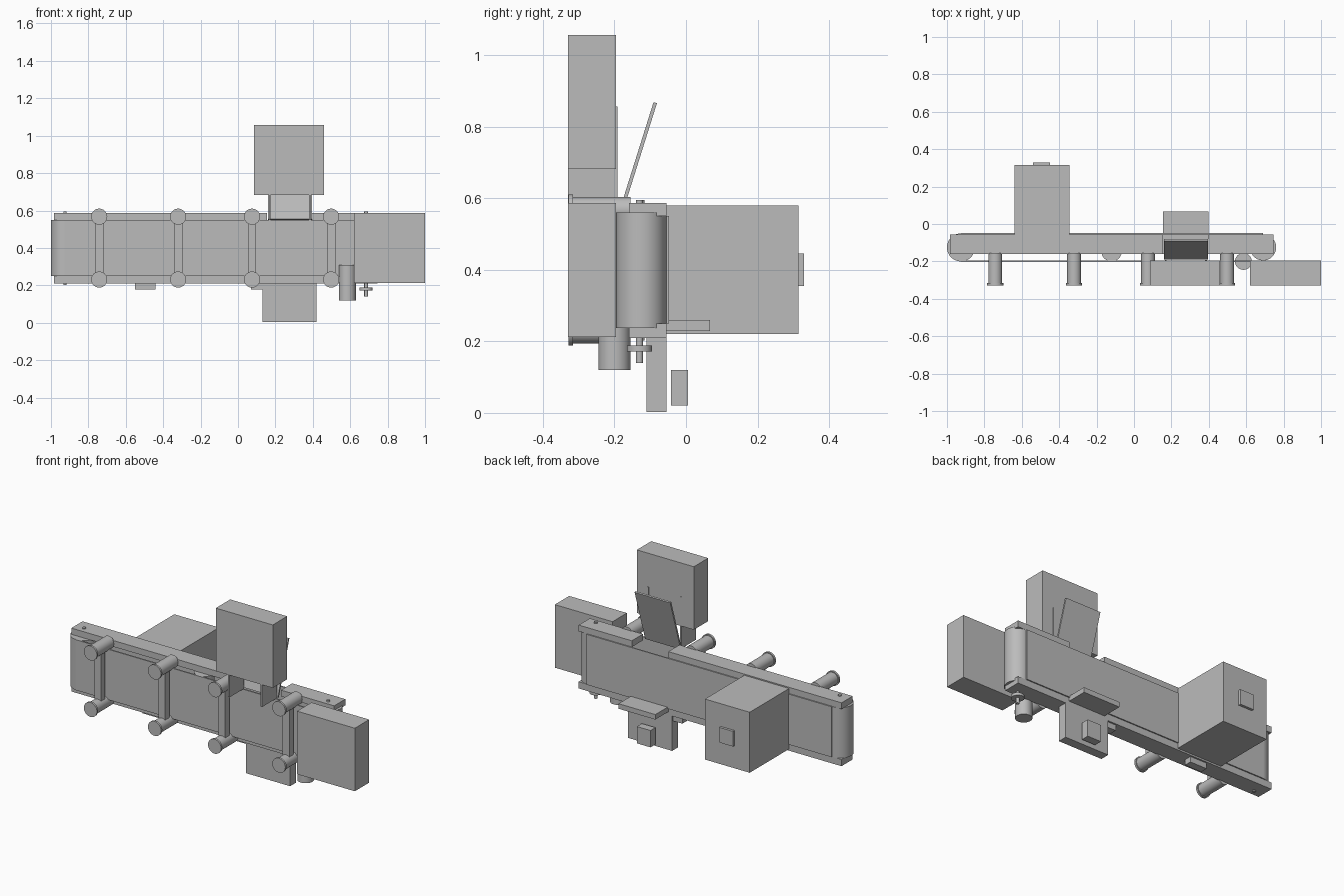
import bpy, math
from mathutils import Vector

cube = bpy.data.objects.get("Cube")
if cube:
    bpy.data.objects.remove(cube, do_unlink=True)

grey = bpy.data.materials.new("plain grey")
grey.use_nodes = True
grey.diffuse_color = (0.5, 0.5, 0.5, 1)
grey.node_tree.nodes["Principled BSDF"].inputs["Base Color"].default_value = (0.5, 0.5, 0.5, 1)


def finish(name):
    ob = bpy.context.object
    ob.name = name
    ob.data.materials.append(grey)
    return ob


def box(name, x, y, z):
    """Box from (min, max) pairs."""
    bpy.ops.mesh.primitive_cube_add(size=1, location=[sum(p) / 2 for p in (x, y, z)])
    ob = finish(name)
    ob.scale = [p[1] - p[0] for p in (x, y, z)]
    bpy.ops.object.transform_apply(location=False, rotation=False, scale=True)
    return ob


def rod(name, start, end, radius):
    """Smooth cylinder between two points."""
    a, b = Vector(start), Vector(end)
    bpy.ops.mesh.primitive_cylinder_add(vertices=48, radius=radius, depth=(b - a).length,
                                        location=(a + b) / 2)
    ob = finish(name)
    ob.rotation_euler = (b - a).to_track_quat("Z", "Y").to_euler()
    bpy.ops.object.shade_smooth_by_angle(angle=math.radians(40))
    return ob


def post(name, x, y, z, radius):
    return rod(name, (x, y, z[0]), (x, y, z[1]), radius)


# Side rails, the upper one split at the chute
RAIL_Y = (-0.16, -0.055)
box("lower_rail", (-0.985, 0.745), RAIL_Y, (0.21, 0.25))
box("upper_rail_long", (-0.985, 0.155), RAIL_Y, (0.55, 0.587))
box("upper_rail_short", (0.395, 0.745), RAIL_Y, (0.55, 0.587))

# Rollers, shafts and belt
AXIS_Y = -0.125
post("tail_roller", -0.925, AXIS_Y, (0.25, 0.55), 0.075)
post("drive_roller", 0.69, AXIS_Y, (0.237, 0.56), 0.07)
post("idler_roller", -0.12, -0.145, (0.25, 0.55), 0.055)
post("tail_shaft", -0.925, AXIS_Y, (0.203, 0.595), 0.009)
post("drive_shaft", 0.685, -0.13, (0.14, 0.595), 0.01)
post("drive_pulley", 0.685, -0.13, (0.172, 0.188), 0.035)
box("belt_front", (-0.925, 0.69), (-0.203, -0.195), (0.25, 0.55))
box("belt_back", (-0.925, 0.69), (-0.055, -0.048), (0.25, 0.55))

# Drive motor
post("motor", 0.585, -0.2, (0.12, 0.31), 0.045)

# Four guide frames: two round arms and an upright each
for i, x in enumerate((-0.742, -0.32, 0.075, 0.498)):
    for level, z in (("lower", 0.231), ("upper", 0.567)):
        rod(f"{level}_arm_{i}", (x, -0.155, z), (x, -0.318, z), 0.037)
        rod(f"{level}_arm_cap_{i}", (x, -0.316, z), (x, -0.328, z), 0.043)
    box(f"upright_{i}", (x - 0.022, x + 0.022), (-0.26, -0.22), (0.24, 0.56))

# Large housings
box("end_cabinet", (0.62, 1.0), (-0.33, -0.195), (0.212, 0.587))
box("rear_cabinet", (-0.64, -0.345), (-0.055, 0.315), (0.22, 0.58))
box("rear_cabinet_knob", (-0.54, -0.45), (0.315, 0.33), (0.355, 0.445))
box("hopper", (0.085, 0.46), (-0.33, -0.195), (0.682, 1.057))

# Chute: two side plates and a leaning back plate
for side, x in (("right", 0.165), ("left", 0.38)):
    box(f"chute_{side}_plate", (x, x + 0.01), (-0.33, -0.192), (0.55, 0.857))
foot, head = Vector((0.278, -0.185, 0.552)), Vector((0.278, -0.086, 0.867))
length = (head - foot).length
plate = box("chute_back_plate", (-0.117, 0.117), (-0.005, 0.005), (-length / 2, length / 2))
plate.location = (foot + head) / 2
plate.rotation_euler.x = -math.atan2(head.y - foot.y, head.z - foot.z)

# Lower control panel with shelf and button box
box("lower_panel", (0.13, 0.42), (-0.11, -0.055), (0.003, 0.212))
box("shelf", (0.155, 0.397), (-0.055, 0.067), (0.229, 0.259))
box("button_box", (0.23, 0.32), (-0.042, 0.005), (0.02, 0.12))

# Sensor blocks under the lower rail
for i, x in enumerate((-0.495, 0.125)):
    box(f"sensor_block_{i}", (x - 0.055, x + 0.055), (-0.11, -0.065), (0.177, 0.212))
